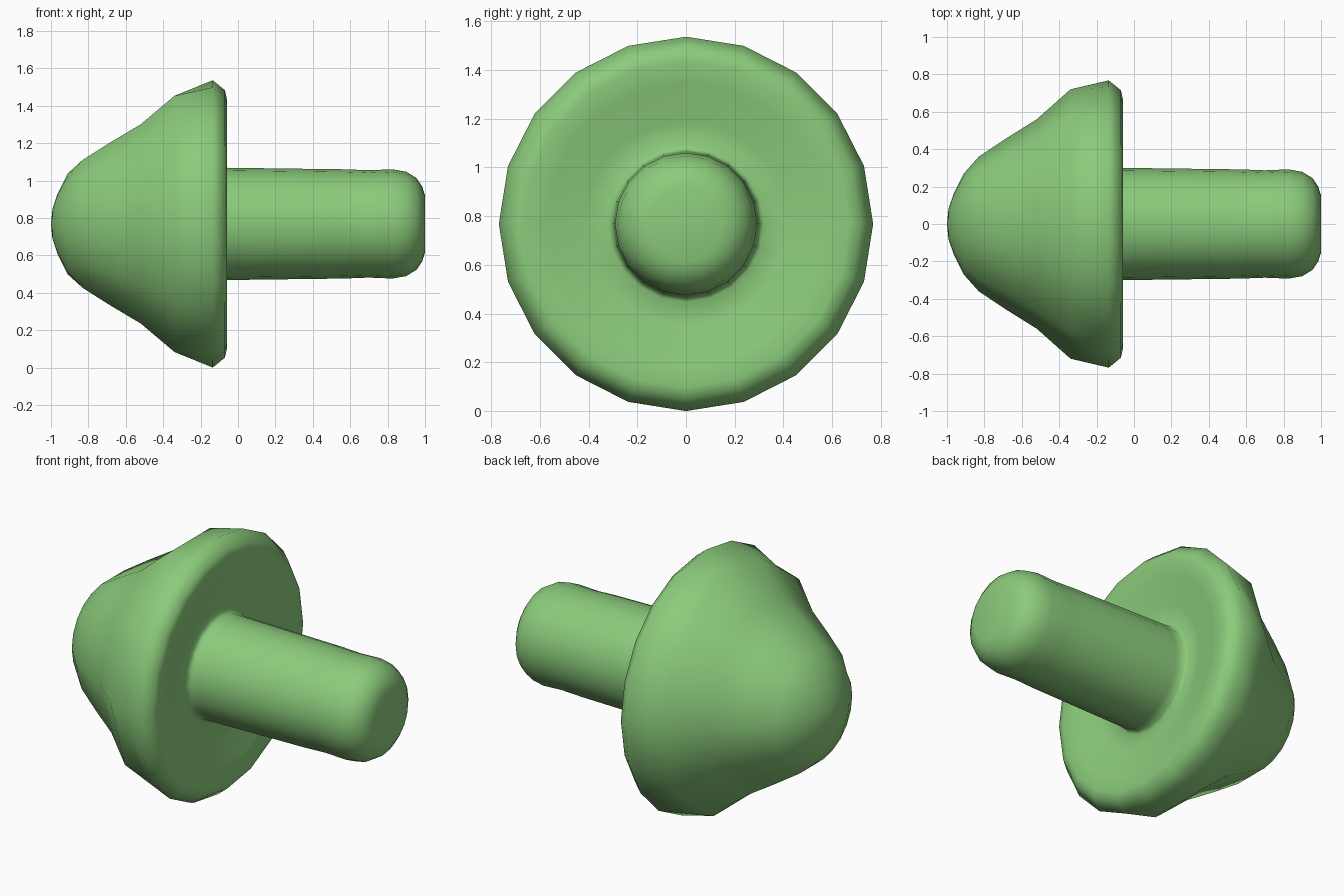
import bpy, bmesh, math

if "Cube" in bpy.data.objects:
    bpy.data.objects.remove(bpy.data.objects["Cube"])

SIDES = 20
AXIS_Z = 0.768

green = bpy.data.materials.new("green")
green.diffuse_color = (0.26, 0.60, 0.20, 1)
green.use_nodes = True
green.node_tree.nodes["Principled BSDF"].inputs["Base Color"].default_value = green.diffuse_color


def lathe(name, profile):
    """Revolve (x, radius, coarse) rows about the x axis; coarse rings read as 10-sided."""
    bm = bmesh.new()
    rings = []
    for x, r, coarse in profile:
        if r == 0:
            rings.append([bm.verts.new((x, 0, AXIS_Z))])
            continue
        ring = []
        for i in range(SIDES):
            a = 2 * math.pi * i / SIDES
            k = r * math.cos(math.pi / 10) if coarse and i % 2 else r
            ring.append(bm.verts.new((x, k * math.cos(a), AXIS_Z + k * math.sin(a))))
        rings.append(ring)
    for a, b in zip(rings, rings[1:]):
        for i in range(SIDES):
            j = (i + 1) % SIDES
            quad = [a[i % len(a)], a[j % len(a)], b[j % len(b)], b[i % len(b)]]
            bm.faces.new(list(dict.fromkeys(quad)))
    bmesh.ops.recalc_face_normals(bm, faces=bm.faces)
    for f in bm.faces:
        f.smooth = True
    mesh = bpy.data.meshes.new(name)
    bm.to_mesh(mesh)
    bm.free()
    mesh.materials.append(green)
    obj = bpy.data.objects.new(name, mesh)
    bpy.context.collection.objects.link(obj)
    return obj


# Domed cap, rolled rim, hollow underside and rounded stem as one lathed skin
lathe("mushroom", [
    # dome
    (-1.00, 0.00, False), (-0.992, 0.08, False), (-0.965, 0.16, False),
    (-0.91, 0.27, False), (-0.83, 0.36, True), (-0.68, 0.46, True),
    (-0.52, 0.56, True), (-0.34, 0.72, True),
    # rim
    (-0.135, 0.768, False), (-0.07, 0.715, False), (-0.06, 0.67, False),
    # underside
    (-0.075, 0.58, False), (-0.11, 0.42, False), (-0.12, 0.32, False),
    # stem
    (-0.105, 0.302, False), (-0.05, 0.30, False), (0.57, 0.292, False),
    (0.70, 0.287, False), (0.825, 0.292, False), (0.90, 0.279, False),
    (0.955, 0.245, False), (0.985, 0.20, False), (0.999, 0.155, False),
    (1.00, 0.00, False),
])
